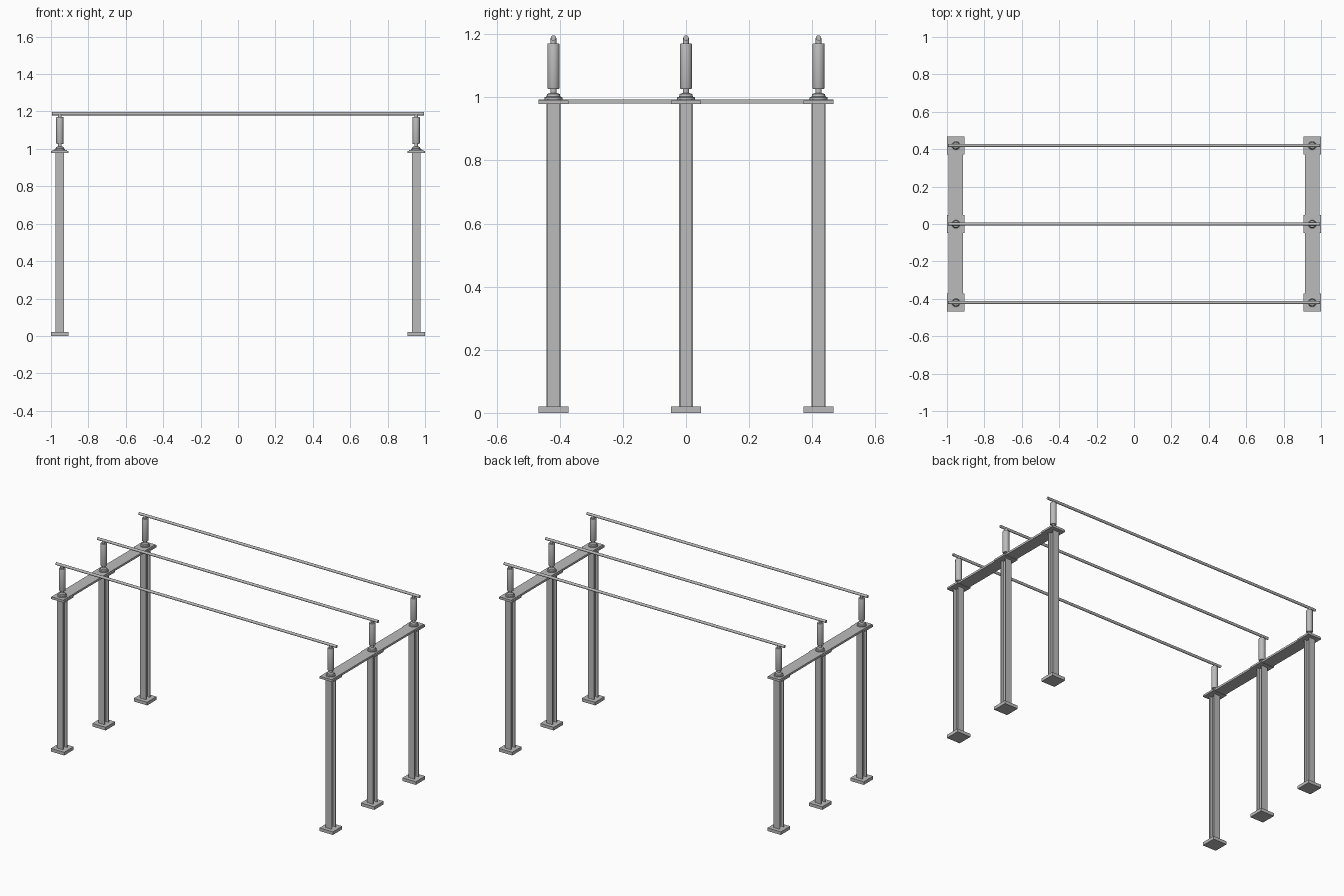
import bpy, bmesh, math
from mathutils import Matrix, Vector

if "Cube" in bpy.data.objects:
    bpy.data.objects.remove(bpy.data.objects["Cube"], do_unlink=True)

GREY = (0.5, 0.5, 0.5, 1.0)
steel = bpy.data.materials.new("galvanised_grey")
steel.use_nodes = True
steel.diffuse_color = GREY
steel.node_tree.nodes["Principled BSDF"].inputs["Base Color"].default_value = GREY


def finish(name, bm, smooth=False):
    bmesh.ops.recalc_face_normals(bm, faces=bm.faces)
    mesh = bpy.data.meshes.new(name)
    bm.to_mesh(mesh)
    bm.free()
    mesh.materials.append(steel)
    obj = bpy.data.objects.new(name, mesh)
    bpy.context.collection.objects.link(obj)
    if smooth:
        bpy.ops.object.select_all(action="DESELECT")
        bpy.context.view_layer.objects.active = obj
        obj.select_set(True)
        bpy.ops.object.shade_smooth_by_angle(angle=math.radians(35))
    return obj


def box(name, centre, size):
    bm = bmesh.new()
    m = Matrix.Translation(centre) @ Matrix.Diagonal((*size, 1))
    bmesh.ops.create_cube(bm, size=1, matrix=m)
    return finish(name, bm)


def h_column(name, x, y, z0, z1, half=0.022, flange=0.005, web=0.003):
    # H section with flanges facing front and back
    quarter = [(half, half), (half, half - flange), (web, half - flange)]
    outline = quarter + [(a, -b) for a, b in reversed(quarter)]
    outline += [(-a, -b) for a, b in outline]
    bm = bmesh.new()
    face = bm.faces.new([bm.verts.new((x + a, y + b, z0)) for a, b in outline])
    new = bmesh.ops.extrude_face_region(bm, geom=[face])["geom"]
    tops = [v for v in new if isinstance(v, bmesh.types.BMVert)]
    bmesh.ops.translate(bm, verts=tops, vec=(0, 0, z1 - z0))
    return finish(name, bm)


def lathe(name, x, y, profile, sides=16):
    bm = bmesh.new()
    verts = [bm.verts.new((x + r, y, z)) for r, z in profile]
    edges = [bm.edges.new(pair) for pair in zip(verts, verts[1:])]
    bmesh.ops.spin(bm, geom=verts + edges, cent=(x, y, 0), axis=(0, 0, 1),
                   angle=math.tau, steps=sides)
    bmesh.ops.remove_doubles(bm, verts=bm.verts, dist=0.0002)
    return finish(name, bm, True)


# Stepped foot, neck, insulator body and cap stub
POST = [(0, 0.99), (0.028, 0.99), (0.028, 1.0), (0.022, 1.002), (0.020, 1.010),
        (0.010, 1.014), (0.010, 1.027), (0.018, 1.027), (0.0195, 1.031),
        (0.0195, 1.166), (0.018, 1.170), (0.009, 1.170), (0.009, 1.188), (0, 1.188)]
ROWS = {"front": -0.42, "middle": 0.0, "back": 0.42}
SIDES = {"right": -1, "left": 1}

for side, s in SIDES.items():
    x = s * 0.9525
    # Flat cross beam joining the three columns
    box(f"{side}_cross_beam", (x, 0, 0.9865), (0.078, 0.935, 0.013))
    for row, y in ROWS.items():
        tag = f"{side}_{row}"
        box(f"{tag}_base_plate", (x, y, 0.01), (0.095, 0.095, 0.02))
        h_column(f"{tag}_column", x, y, 0.02, 0.98)
        box(f"{tag}_cap_plate", (x, y, 0.984), (0.095, 0.095, 0.012))
        lathe(f"{tag}_insulator", x, y, POST)

# Long conductor tubes running between the two frames
for row, y in ROWS.items():
    bm = bmesh.new()
    m = Matrix.Translation((0, y, 1.188)) @ Matrix.Rotation(math.pi / 2, 4, "Y")
    bmesh.ops.create_cone(bm, cap_ends=True, segments=16, radius1=0.0085,
                          radius2=0.0085, depth=1.99, matrix=m)
    finish(f"{row}_conductor_tube", bm, True)
